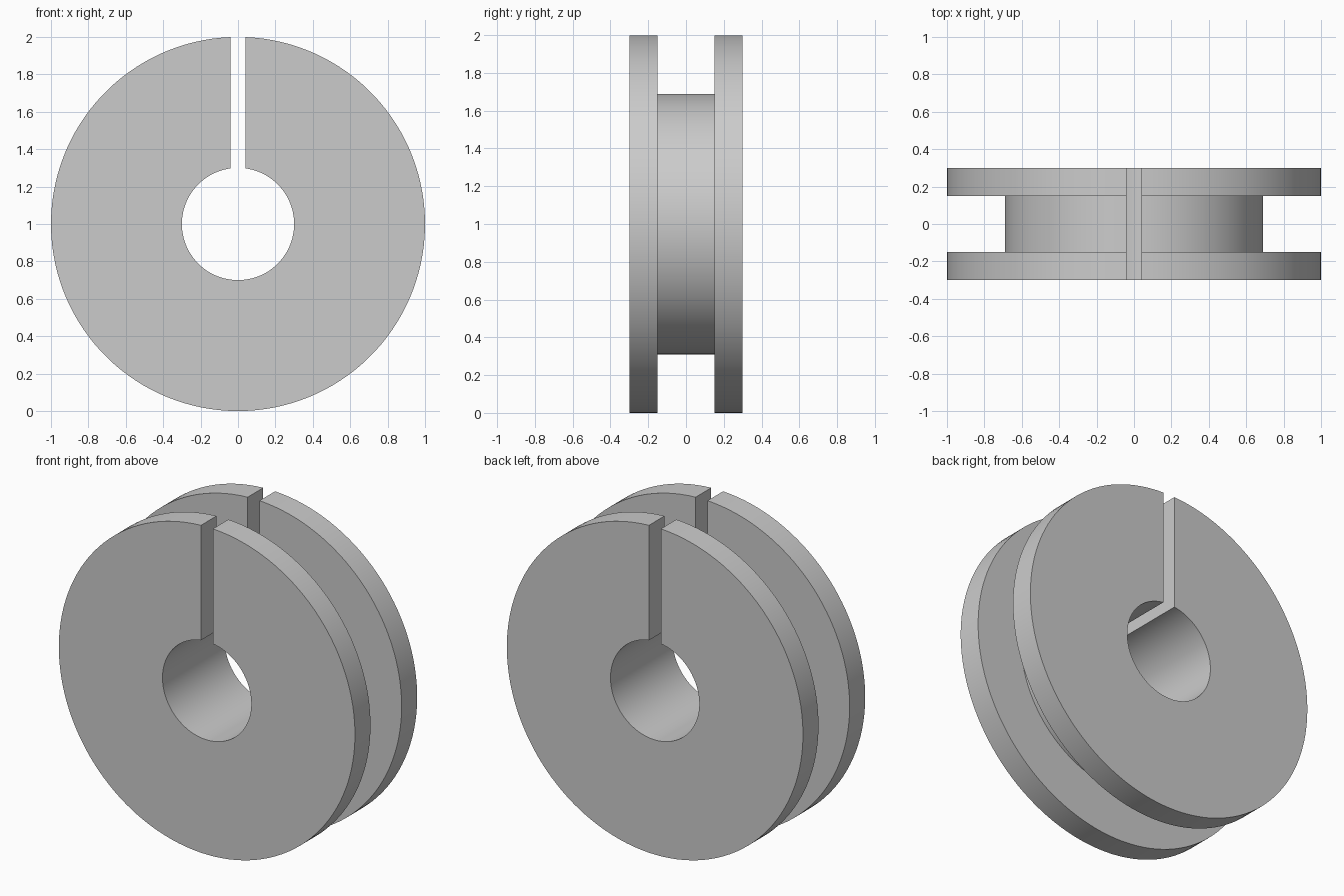
import bpy, bmesh, math

# Remove the default cube
cube = bpy.data.objects.get("Cube")
if cube:
    bpy.data.objects.remove(cube, do_unlink=True)

# Dimensions
RIM, HUB, BORE = 1.0, 0.69, 0.3
HALF_WIDTH, HALF_GROOVE, HALF_SLOT = 0.3, 0.15, 0.04
SEGMENTS = 128

# Grey material
grey = bpy.data.materials.new("light grey")
grey.use_nodes = True
colour = (0.6, 0.6, 0.6, 1)
grey.diffuse_color = colour
grey.node_tree.nodes["Principled BSDF"].inputs["Base Color"].default_value = colour

# Cross-section of the grooved wheel as (radius, y)
half = [(BORE, HALF_WIDTH), (RIM, HALF_WIDTH), (RIM, HALF_GROOVE), (HUB, HALF_GROOVE)]
profile = [(r, -y) for r, y in half] + half[::-1]


def section(bm, t):
    """Ring of points at sweep fraction t; both ends lie flat on the slot walls."""
    verts = []
    for r, y in profile:
        start = math.asin(HALF_SLOT / r)
        a = start + t * (2 * math.pi - 2 * start)
        verts.append(bm.verts.new((r * math.sin(a), y, RIM + r * math.cos(a))))
    return verts


# Sweep the section around the axle, leaving the slot open at the top
bm = bmesh.new()
rings = [section(bm, i / SEGMENTS) for i in range(SEGMENTS + 1)]
count = len(profile)
for a, b in zip(rings, rings[1:]):
    for i in range(count):
        j = (i + 1) % count
        bm.faces.new((a[i], a[j], b[j], b[i]))

# Slot walls
bm.faces.new(rings[0])
bm.faces.new(rings[-1])
bmesh.ops.recalc_face_normals(bm, faces=bm.faces)

mesh = bpy.data.meshes.new("slotted_grooved_wheel")
bm.to_mesh(mesh)
bm.free()
mesh.materials.append(grey)
wheel = bpy.data.objects.new("slotted_grooved_wheel", mesh)
bpy.context.collection.objects.link(wheel)

# Smooth round walls, sharp rims
bpy.ops.object.select_all(action='DESELECT')
wheel.select_set(True)
bpy.context.view_layer.objects.active = wheel
bpy.ops.object.shade_smooth_by_angle(angle=math.radians(30))
